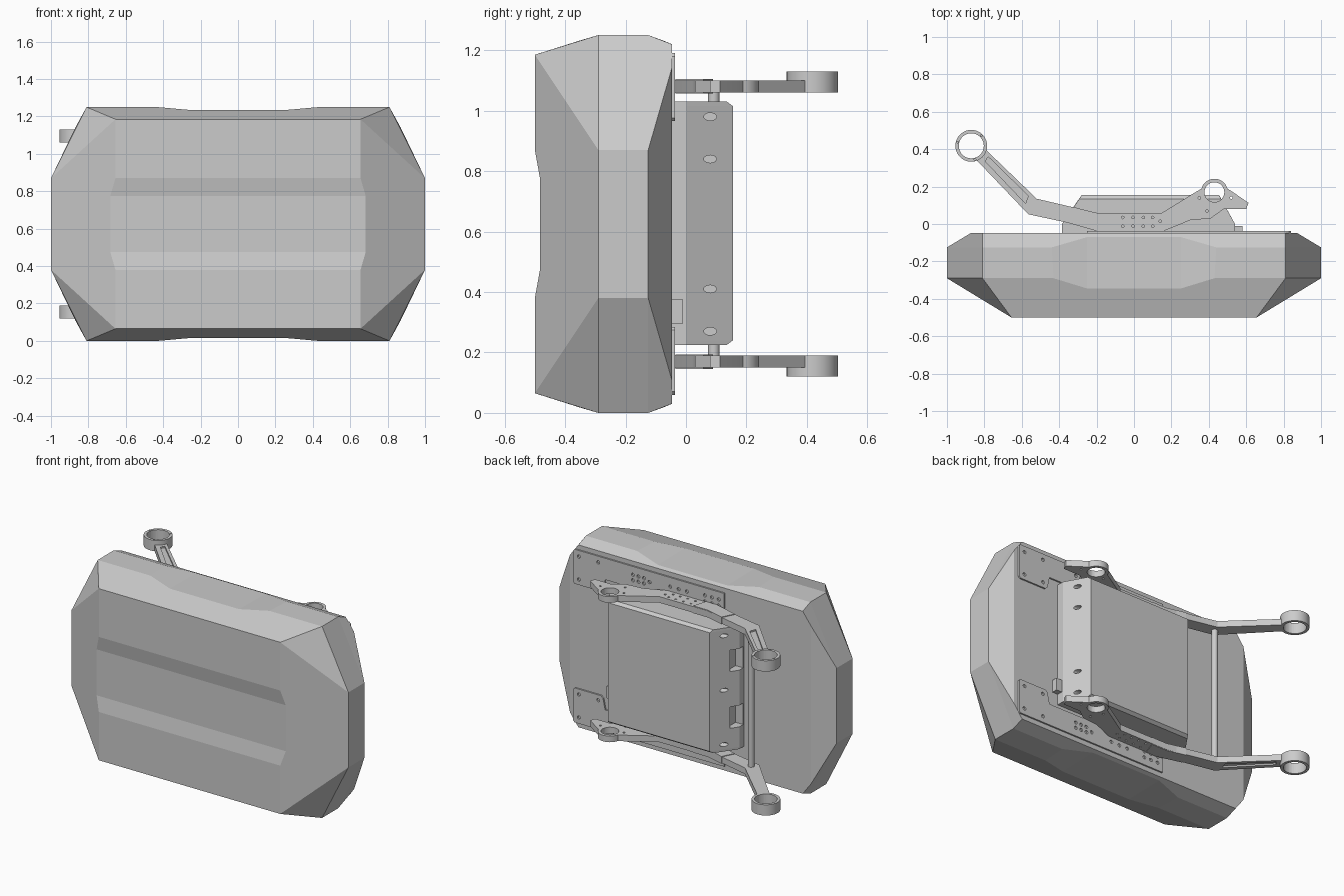
import bpy, bmesh
from math import cos, sin, radians, pi
from mathutils import Matrix, Vector

if "Cube" in bpy.data.objects:
    bpy.data.objects.remove(bpy.data.objects["Cube"])

MID = 0.625  # height of the horizontal symmetry plane


def finish(name, bm, smooth=False):
    bmesh.ops.recalc_face_normals(bm, faces=bm.faces)
    me = bpy.data.meshes.new(name)
    bm.to_mesh(me)
    bm.free()
    ob = bpy.data.objects.new(name, me)
    bpy.context.collection.objects.link(ob)
    if smooth:
        bpy.ops.object.select_all(action='DESELECT')
        bpy.context.view_layer.objects.active = ob
        ob.select_set(True)
        bpy.ops.object.shade_smooth_by_angle(angle=radians(30))
    return ob


def add_prism(bm, pts, lo, hi, axis='Z'):
    """Extrude a 2D outline: (x,y) along Z or (x,z) along Y."""
    def at(p, h):
        return (p[0], p[1], h) if axis == 'Z' else (p[0], h, p[1])
    a = [bm.verts.new(at(p, lo)) for p in pts]
    b = [bm.verts.new(at(p, hi)) for p in pts]
    bm.faces.new(a)
    bm.faces.new(b[::-1])
    for i in range(len(a)):
        j = (i + 1) % len(a)
        bm.faces.new((a[i], a[j], b[j], b[i]))


def prism(name, pts, lo, hi, axis='Z', smooth=False):
    bm = bmesh.new()
    add_prism(bm, pts, lo, hi, axis)
    return finish(name, bm, smooth)


def add_cyl(bm, c, r, depth, axis='Z', seg=16, squash=(1, 1, 1)):
    rot = {'Z': Matrix(), 'X': Matrix.Rotation(pi / 2, 4, 'Y'), 'Y': Matrix.Rotation(pi / 2, 4, 'X')}[axis]
    m = Matrix.Translation(c) @ Matrix.Diagonal((*squash, 1)) @ rot
    bmesh.ops.create_cone(bm, cap_ends=True, segments=seg, radius1=r, radius2=r, depth=depth, matrix=m)


def cut(ob, bm):
    """Subtract a set of cutter solids and discard the cutter."""
    cutter = finish("cutter", bm)
    cutter.hide_render = True
    mod = ob.modifiers.new("holes", 'BOOLEAN')
    mod.object, mod.operation, mod.solver = cutter, 'DIFFERENCE', 'EXACT'
    bpy.context.view_layer.objects.active = ob
    bpy.ops.object.modifier_apply(modifier=mod.name)
    bpy.data.objects.remove(cutter)


def rect(x0, x1, y0, y1):
    return [(x0, y0), (x1, y0), (x1, y1), (x0, y1)]


# Faceted shell: one quadrant, mirrored in x and about mid height
V = dict(
    a=(0, -.483, .625), b=(.683, -.483, .625), c=(.683, -.483, .775), d=(0, -.483, .775),
    e=(0, -.5, .87), f=(.655, -.5, .87), g=(.655, -.5, 1.185), h=(0, -.5, 1.185),
    i=(1, -.29, .625), j=(1, -.29, .87), k=(.81, -.29, 1.25), l=(.43, -.29, 1.25),
    m=(.25, -.345, 1.234), n=(0, -.345, 1.234), o=(1, -.125, .625), p=(1, -.125, .87),
    q=(.81, -.125, 1.25), r=(.44, -.125, 1.25), s=(.25, -.07, 1.23), t=(0, -.07, 1.23),
    u=(.87, -.047, .625), v=(.87, -.047, 1.14), w=(.81, -.047, 1.22), x=(0, -.047, 1.22),
    y=(0, -.047, .625))
bm = bmesh.new()
for sx in (1, -1):
    for sz in (1, -1):
        vs = {n: bm.verts.new((p[0] * sx, p[1], MID + sz * (p[2] - MID))) for n, p in V.items()}
        for face in ("abcd dcfe efgh bijgfc gjk hgklmn lkqr lrsm mstn "
                     "rqwxts kjpq jiop pouv qpvw uvwxy").split():
            bm.faces.new([vs[n] for n in face])
bmesh.ops.remove_doubles(bm, verts=bm.verts, dist=.0005)
bmesh.ops.dissolve_limit(bm, angle_limit=radians(.5), verts=bm.verts, edges=bm.edges)
finish("shell", bm)

# Central housing with sloped ends and chamfered upper and lower rims
outline = [(-.385, -.05), (-.385, 0), (-.28, .155), (.455, .155), (.54, 0), (.54, -.05)]
bm = bmesh.new()
layers = [(.225, 1), (.24, 0), (1.015, 0), (1.03, 1)]
rings = []
for z, inset in layers:
    ring = []
    for x, y in outline:
        if inset and y > .1:
            x, y = x + (-.012 if x < 0 else .01), y - .02
        ring.append(bm.verts.new((x, y, z)))
    rings.append(ring)
for lo, hi in zip(rings, rings[1:]):
    for i in range(6):
        j = (i + 1) % 6
        bm.faces.new((lo[i], lo[j], hi[j], hi[i]))
bm.faces.new(rings[0])
bm.faces.new(rings[-1])
housing = finish("housing", bm)
bm = bmesh.new()
for z in (.27, .41, .84, .98):
    add_cyl(bm, (.497, .08, z), .021, .07, 'X', 20, (1, 1, .6))
for z in (.27, .625, .98):
    add_cyl(bm, (-.331, .08, z), .021, .07, 'X', 20, (1, 1, .6))
cut(housing, bm)
bm = bmesh.new()
for z in (.44, .81):  # tapered notches in the left flange
    a, b = .07, .045
    lower = [(-.42, -.04), (-.33, -.04), (-.33, .05), (-.42, .05)]
    add_prism(bm, lower, z - a, z + a)
cut(housing, bm)

# Small latch block beside the housing
prism("latch_block", rect(.54, .58, -.05, -.01), .295, .375)

# Arm outline with a rounded hinge eye
HINGE, EYE_R = (.43, .17), .072
eye = [(HINGE[0] + EYE_R * cos(radians(t)), HINGE[1] + EYE_R * sin(radians(t))) for t in range(165, 14, -10)]
ARM = ([(-.845, .345), (-.565, .052), (-.36, .008), (-.2, -.037), (.16, -.037), (.3, .02), (.41, .03),
        (.48, .08), (.6, .08), (.612, .113), (.53, .17)]
       + eye[::-1] + [(.32, .165), (.15, .06), (-.2, .06), (-.52, .135), (-.79, .395)])
RING = (-.87, .418)

for side, sz in (("upper", 1), ("lower", -1)):
    def Z(z):
        return MID + sz * (z - MID)

    # Support arm with pivot eye, bolt holes and shallow pocket
    arm = prism(side + "_arm", ARM, Z(1.06), Z(1.1), smooth=True)
    bm = bmesh.new()
    add_cyl(bm, (*HINGE, Z(1.08)), .053, .1, seg=32)
    for x in (-.06, -.005, .05, .1):
        for y in (.035, -.012):
            add_cyl(bm, (x, y, Z(1.08)), .007, .1, seg=10)
    for x, y in ((.14, .015), (.39, .07), (.35, .14), (.52, .14)):
        add_cyl(bm, (x, y, Z(1.08)), .007, .1, seg=10)
    pocket = [(-.795, .335), (-.58, .11), (-.565, .15), (-.78, .36)]
    add_prism(bm, pocket, Z(1.09), Z(1.12))
    cut(arm, bm)

    # Clamp plate wrapped round the straight middle of the arm
    prism(side + "_arm_sleeve", [(-.32, .09), (-.2, .058), (-.09, .058), (-.12, -.035), (-.2, -.035), (-.36, .01)],
          Z(1.056), Z(1.104))

    # End ring
    ring = bmesh.new()
    add_cyl(ring, (*RING, Z(1.095)), .085, .07, seg=40)
    ring = finish(side + "_end_ring", ring, True)
    bm = bmesh.new()
    add_cyl(bm, (*RING, Z(1.095)), .067, .2, seg=40)
    for t in (45, 165, 285):
        add_cyl(bm, (RING[0] + .076 * cos(radians(t)), RING[1] + .076 * sin(radians(t)), Z(1.13)), .005, .03, seg=8)
    cut(ring, bm)

    # Stepped mounting plate with bolt patterns
    steps = [(.84, 1.18), (.84, .975), (.83, .965), (.64, .965), (.625, .98), (.61, 1.05), (-.25, 1.05),
             (-.25, 1.19), (.83, 1.19)]
    plate = prism(side + "_mounting_plate", [(x, Z(z)) for x, z in steps], -.055, -.037, 'Y')
    bm = bmesh.new()
    spots = [(x, z) for x in (.8, .66) for z in (1.0, 1.15)]
    spots += [(x, z) for x in (.41, .37, .33) for z in (1.1, 1.135)] + [(.29, 1.12)]
    spots += [(x, z) for x in (-.11, -.16, -.21) for z in (1.1, 1.14)]
    spots += [(x, z) for x in (.14, .08, .02) for z in (1.08, 1.13)]
    for x, z in spots:
        add_cyl(bm, (x, -.037, Z(z)), .011, .02, 'Y', 12)
    cut(plate, bm)

# Cross rod joining the two arms
bm = bmesh.new()
add_cyl(bm, (-.535, .092, MID), .019, .88, seg=24)
finish("cross_rod", bm, True)
